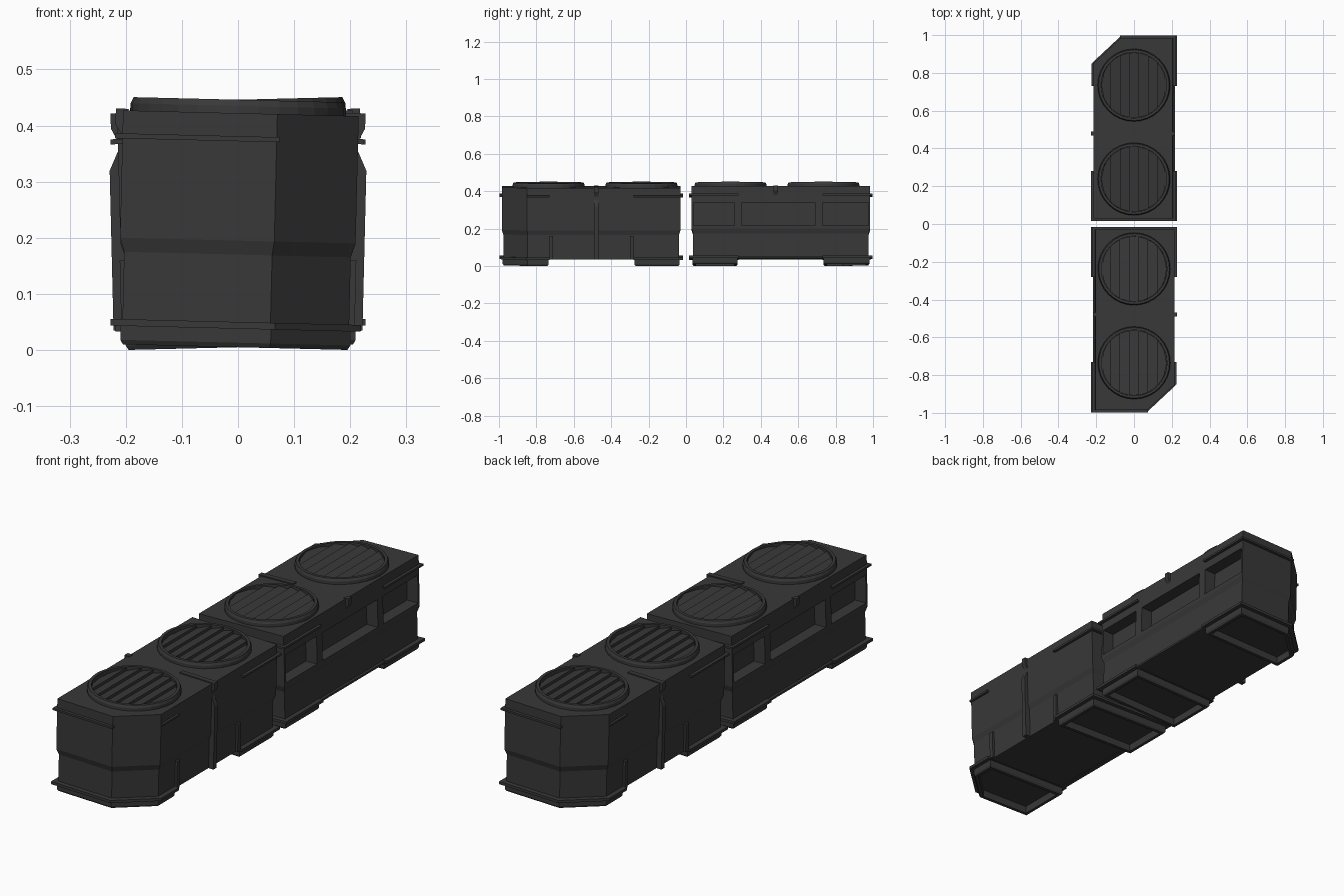
import bpy, bmesh, math
from mathutils import Matrix

if "Cube" in bpy.data.objects:
    bpy.data.objects.remove(bpy.data.objects["Cube"])

mat = bpy.data.materials.new("dark_grey")
mat.diffuse_color = (0.04, 0.04, 0.04, 1)
mat.use_nodes = True
mat.node_tree.nodes["Principled BSDF"].inputs["Base Color"].default_value = mat.diffuse_color
parts = []


def finish(name, bm, keep=True):
    bmesh.ops.recalc_face_normals(bm, faces=bm.faces)
    me = bpy.data.meshes.new(name)
    bm.to_mesh(me)
    bm.free()
    me.materials.append(mat)
    ob = bpy.data.objects.new(name, me)
    bpy.context.collection.objects.link(ob)
    if keep:
        parts.append(ob)
    return ob


def loft(name, rings, cap_start=True, cap_end=True):
    bm = bmesh.new()
    loops = [[bm.verts.new(p) for p in r] for r in rings]
    n = len(loops[0])
    for a, b in zip(loops, loops[1:]):
        for i in range(n):
            j = (i + 1) % n
            bm.faces.new((a[i], a[j], b[j], b[i]))
    if cap_start:
        bm.faces.new(loops[0][::-1])
    if cap_end:
        bm.faces.new(loops[-1])
    return finish(name, bm)


def box(name, x0, x1, y0, y1, z0, z1, keep=True):
    bm = bmesh.new()
    bmesh.ops.create_cube(bm, size=1)
    bmesh.ops.scale(bm, vec=(x1 - x0, y1 - y0, z1 - z0), verts=bm.verts)
    bmesh.ops.translate(bm, vec=((x0 + x1) / 2, (y0 + y1) / 2, (z0 + z1) / 2), verts=bm.verts)
    return finish(name, bm, keep)


def cut_corner(d, z, yb=-0.03):
    """Footprint with the front right corner cut off, grown by d."""
    yb += d
    return [(-.21 - d, -.985 - d, z), (.065 + d * .4, -.985 - d, z),
            (.21 + d, -.85 - d * .4, z), (.21 + d, yb, z), (-.21 - d, yb, z)]


def rear_rect(d, z, y0=-.28, y1=-.03):
    return [(-.21 - d, y0 - d, z), (.21 + d, y0 - d, z), (.21 + d, y1 + d, z), (-.21 - d, y1 + d, z)]


def strap(name, pts, y=-.48, w=.011):
    loft(name, [[(x, y - w, z) for x, z in pts], [(x, y + w, z) for x, z in pts]])


# main housing with a waist step, three window recesses on the left side
body = loft("housing", [cut_corner(-.008, .035), cut_corner(-.008, .165),
                        cut_corner(0, .19), cut_corner(0, .417)])
cutters = []
for y0, y1 in ((-.975, -.73), (-.69, -.30), (-.26, -.04)):
    c = box("window_cutter", -.3, -.155, y0, y1, .207, .33, False)
    c.hide_render = True
    m = body.modifiers.new("window", 'BOOLEAN')
    m.operation, m.solver, m.object = 'DIFFERENCE', 'EXACT', c
    cutters.append(c)
bpy.context.view_layer.update()
dg = bpy.context.evaluated_depsgraph_get()
cut_mesh = bpy.data.meshes.new_from_object(body.evaluated_get(dg))
body.modifiers.clear()
body.data = cut_mesh
for c in cutters:
    bpy.data.objects.remove(c)

# hollow feet and the lips above them
foot = ((-.005, .036), (-.005, .008), (-.01, 0), (-.024, 0), (-.024, .034))
loft("front_foot", [cut_corner(d, z, -.73) for d, z in foot], cap_start=False)
loft("rear_foot", [rear_rect(d, z) for d, z in foot], cap_start=False)
loft("front_lip", [cut_corner(.013, z, -.743) for z in (.033, .045)])
loft("rear_lip", [rear_rect(.013, z, -.267) for z in (.033, .045)])
box("bottom_edge_strip", -.214, -.19, -.73, -.28, .033, .042)

# upper rails wrapping both ends
for name, x0, x1, y0, y1 in (("front_rail", -.223, .07, -.998, -.97),
                             ("front_left_rail", -.223, -.2, -.998, -.73),
                             ("front_right_rail", .2, .22, -.85, -.73),
                             ("rear_rail", -.223, .223, -.04, -.015),
                             ("rear_left_rail", -.223, -.2, -.28, -.015),
                             ("rear_right_rail", .2, .223, -.28, -.015)):
    box(name, x0, x1, y0, y1, .367, .376)

# middle strap, clips and short side ribs
strap("side_strap", [(.2, .36), (.21, .355), (.226, .32), (.226, .035), (.2, .035)])
strap("right_clip", [(.05, .41), (.05, .422), (.222, .422), (.222, .395), (.209, .37), (.2, .37)])
strap("left_clip", [(-.2, .42), (-.223, .42), (-.223, .392), (-.209, .37), (-.2, .37)])
for y in (-.72, -.29):
    box("side_rib", .195, .212, y - .01, y + .01, .035, .16)

# round vents: raised ring with louvre slats
SEG, R = 32, .172
for cy in (-.735, -.238):
    cx = -.005
    loft("vent_ring", [[(cx + r * math.cos(2 * math.pi * i / SEG),
                         cy + r * math.sin(2 * math.pi * i / SEG), z) for i in range(SEG)]
                       for r, z in ((.192, .415), (.192, .43), (.187, .441), (.174, .441), (.174, .415))],
         False, False)
    bm = bmesh.new()
    n, sub = 7, 4
    step = 2 * R / n
    for k in range(n):
        low, high = [], []
        for s in range(sub + 1):
            x = -R + step * (k + s / sub)
            h = max(math.sqrt(max(R * R - x * x, 0)), .004)
            z = .424 + .013 * s / sub
            low.append(bm.verts.new((cx + x, cy - h, z)))
            high.append(bm.verts.new((cx + x, cy + h, z)))
        for s in range(sub):
            bm.faces.new((low[s], low[s + 1], high[s + 1], high[s]))
        a = bm.verts.new((low[-1].co.x, low[-1].co.y, .418))
        b = bm.verts.new((high[-1].co.x, high[-1].co.y, .418))
        bm.faces.new((low[-1], a, b, high[-1]))
    finish("vent_slats", bm)

# lean the front unit slightly, then turn a copy round for the back unit
lean = Matrix.Translation((-.005, 0, .005)) @ Matrix.Rotation(math.radians(1.4), 4, 'Y')
turn = Matrix.Rotation(math.pi, 4, 'Z')
for ob in parts:
    ob.data.transform(lean)
    twin = ob.copy()
    twin.data = ob.data.copy()
    twin.data.transform(turn)
    twin.name = "back_unit_" + ob.name
    ob.name = "front_unit_" + ob.name
    bpy.context.collection.objects.link(twin)
